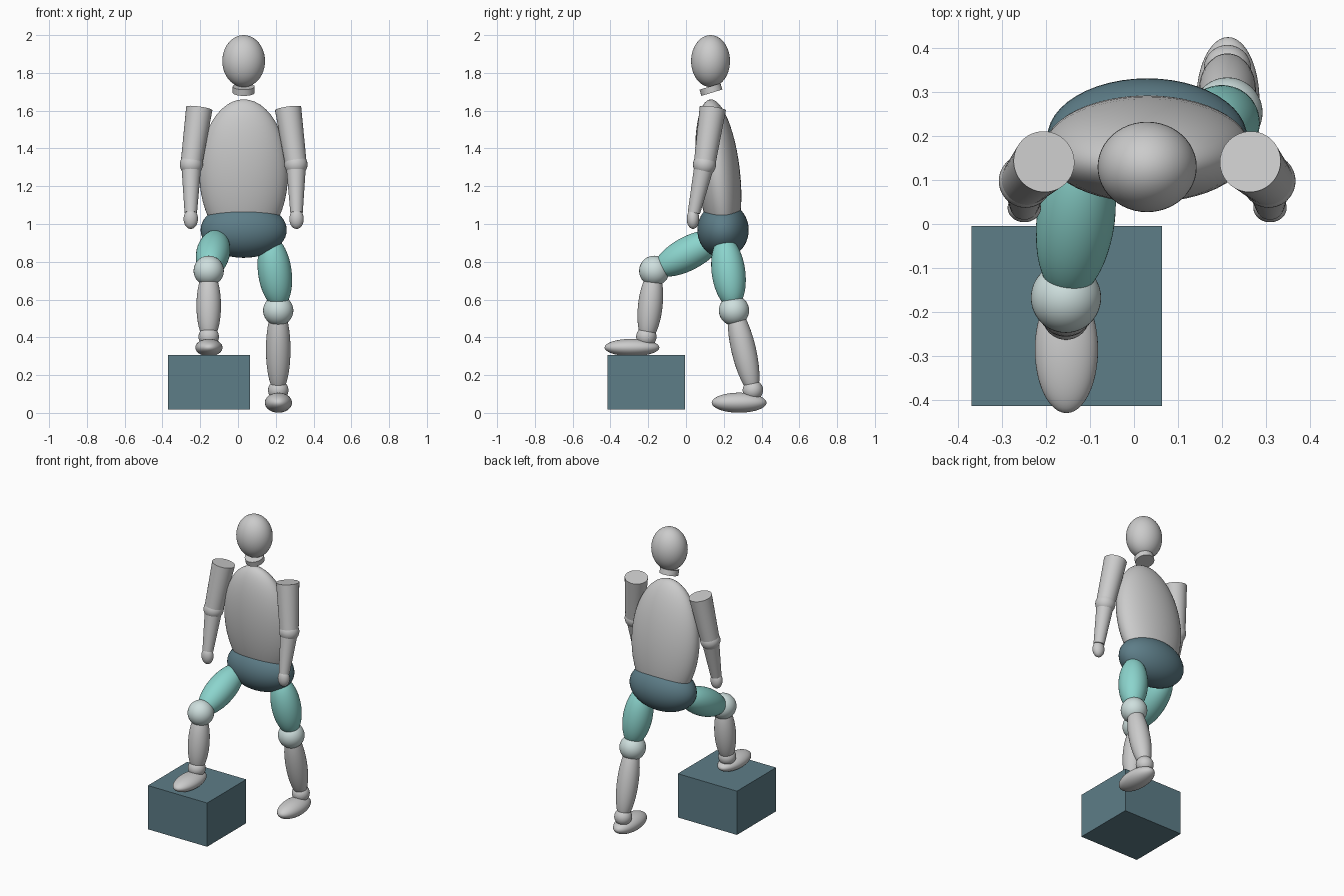
import bpy
from math import radians
from mathutils import Vector

if "Cube" in bpy.data.objects:
    bpy.data.objects.remove(bpy.data.objects["Cube"])

CX = 0.03  # body's mirror plane


def material(name, rgb):
    m = bpy.data.materials.new(name)
    m.diffuse_color = (*rgb, 1)
    m.use_nodes = True
    m.node_tree.nodes["Principled BSDF"].inputs["Base Color"].default_value = m.diffuse_color
    return m


SLATE = material("slate", (0.11, 0.205, 0.245))
TEAL = material("teal", (0.26, 0.66, 0.61))
PALE = material("pale_teal", (0.62, 0.74, 0.73))


def finish(name, mat=None):
    ob = bpy.context.object
    ob.name = name
    bpy.ops.object.shade_smooth_by_angle(angle=radians(40))
    if mat:
        ob.data.materials.append(mat)
    return ob


def aim(a, b):
    """Rotation that points local z from a to b."""
    return (Vector(b) - Vector(a)).to_track_quat('Z', 'Y').to_euler()


def ball(name, center, size, mat=None, tilt=0):
    bpy.ops.mesh.primitive_uv_sphere_add(segments=48, ring_count=24, radius=1,
                                         location=center, rotation=(tilt, 0, 0))
    bpy.context.object.scale = size
    return finish(name, mat)


def muscle(name, a, b, r, mat=None):
    """Ellipsoid stretched from a to b."""
    a, b = Vector(a), Vector(b)
    bpy.ops.mesh.primitive_uv_sphere_add(segments=48, ring_count=24, radius=1,
                                         location=(a + b) / 2, rotation=aim(a, b))
    bpy.context.object.scale = (r, r, (b - a).length / 2)
    return finish(name, mat)


def taper(name, a, b, ra, rb, mat=None):
    """Tapered cylinder from a to b."""
    a, b = Vector(a), Vector(b)
    bpy.ops.mesh.primitive_cone_add(vertices=48, radius1=ra, radius2=rb,
                                    depth=(b - a).length,
                                    location=(a + b) / 2, rotation=aim(a, b))
    return finish(name, mat)


# Head, neck, torso, pelvis
ball("head", (CX, 0.13, 1.8625), (0.113, 0.103, 0.1375))
taper("neck", (CX, 0.137, 1.695), (CX, 0.127, 1.728), 0.058, 0.058)
ball("torso", (CX, 0.171, 1.27), (0.235, 0.115, 0.392), tilt=radians(6.3))
ball("pelvis", (CX, 0.196, 0.968), (0.228, 0.136, 0.147), SLATE)

# Arms, mirrored about the body's centre plane
for side, s in (("right", -1), ("left", 1)):
    shoulder = (CX + s * 0.235, 0.142, 1.612)
    elbow = (CX + s * 0.277, 0.098, 1.315)
    wrist = (CX + s * 0.28, 0.042, 1.06)
    taper(side + "_upper_arm", shoulder, elbow, 0.07, 0.057)
    ball(side + "_elbow", elbow, (0.061,) * 3)
    taper(side + "_forearm", elbow, wrist, 0.053, 0.033)
    ball(side + "_hand", (CX + s * 0.28, 0.037, 1.027), (0.038, 0.033, 0.053))

# Legs: right one raised on the box, left one on the floor
# side: thigh ends, knee, shin ends, ankle, foot centre, foot half height
legs = {
    "right": ((-0.11, 0.19, 0.94), (-0.155, -0.165, 0.75), (-0.155, -0.168, 0.752),
              (-0.155, -0.168, 0.76), (-0.155, -0.21, 0.375), (-0.155, -0.21, 0.403),
              (-0.154, -0.286, 0.346), 0.046),
    "left": ((0.17, 0.2, 0.935), (0.22, 0.25, 0.555), (0.213, 0.254, 0.542),
             (0.213, 0.25, 0.57), (0.213, 0.36, 0.10), (0.213, 0.354, 0.12),
             (0.214, 0.281, 0.054), 0.053),
}
for side, (t0, t1, knee, s0, s1, ankle, foot, fz) in legs.items():
    muscle(side + "_thigh", t0, t1, 0.089, TEAL)
    ball(side + "_knee", knee, (0.08,) * 3, PALE)
    muscle(side + "_shin", s0, s1, 0.065)
    ball(side + "_ankle", ankle, (0.054,) * 3)
    ball(side + "_foot", foot, (0.072, 0.145, fz))

# Step box
bpy.ops.mesh.primitive_cube_add(size=1, location=(-0.153, -0.21, 0.162))
bpy.context.object.scale = (0.434, 0.41, 0.29)
finish("step_box", SLATE)
